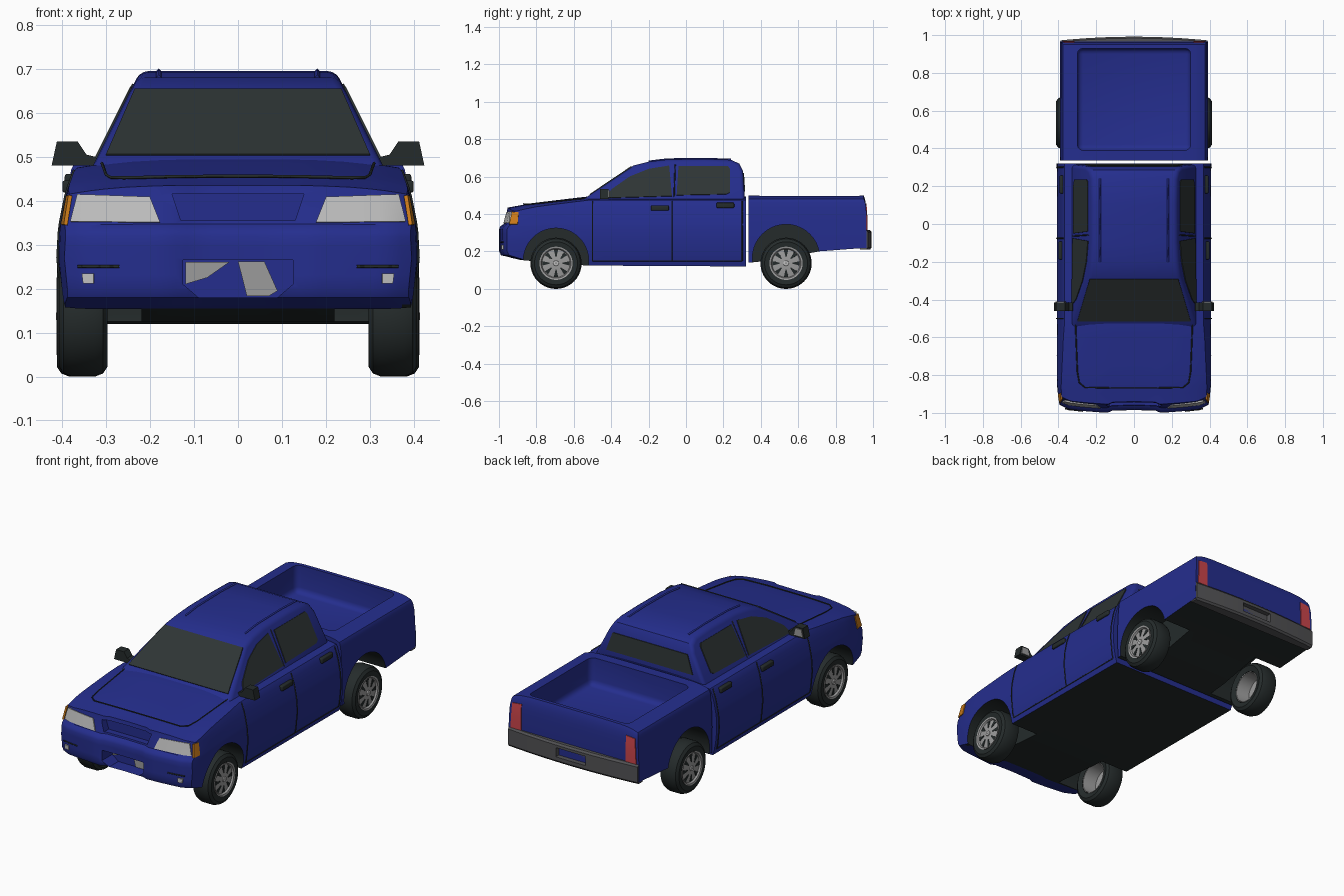
import bpy, bmesh
from math import sin, cos, tau, hypot, radians

if "Cube" in bpy.data.objects:
    bpy.data.objects.remove(bpy.data.objects["Cube"], do_unlink=True)

def material(name, *rgb):
    m = bpy.data.materials.new(name)
    m.use_nodes = True
    m.diffuse_color = (*rgb, 1)
    m.node_tree.nodes["Principled BSDF"].inputs["Base Color"].default_value = (*rgb, 1)
    return m

blue = material("body_blue", .018, .027, .27)
glass = material("window_glass", .027, .035, .035)
trim = material("dark_trim", .018, .024, .024)
metal = material("wheel_metal", .33, .33, .33)
lamp = material("lamp_clear", .52, .52, .52)
grey = material("bumper_grey", .085, .085, .09)
amber = material("indicator_amber", .6, .2, .01)
red = material("tail_red", .6, .06, .07)

def table(v, rows):
    """Piecewise linear lookup."""
    if v <= rows[0][0]:
        return rows[0][1]
    for (a, p), (b, q) in zip(rows, rows[1:]):
        if v <= b:
            return p + (q - p) * (v - a) / (b - a)
    return rows[-1][1]

def activate(ob):
    bpy.ops.object.select_all(action='DESELECT')
    ob.select_set(True)
    bpy.context.view_layer.objects.active = ob

def finish(name, bm, *mats, bevel=0, solid=0, cutters=(), angle=35):
    """Turn a bmesh into an object with its modifiers applied."""
    bmesh.ops.recalc_face_normals(bm, faces=bm.faces)
    me = bpy.data.meshes.new(name)
    bm.to_mesh(me)
    bm.free()
    ob = bpy.data.objects.new(name, me)
    bpy.context.collection.objects.link(ob)
    for m in mats:
        me.materials.append(m)
    if bevel:
        mod = ob.modifiers.new("bevel", 'BEVEL')
        mod.width, mod.segments, mod.limit_method = bevel, 3, 'ANGLE'
        mod.angle_limit = radians(45)
    if solid:
        mod = ob.modifiers.new("solid", 'SOLIDIFY')
        mod.thickness, mod.offset = solid, 0
    for c in cutters:
        mod = ob.modifiers.new("cut", 'BOOLEAN')
        mod.operation, mod.solver, mod.object = 'DIFFERENCE', 'EXACT', c
    activate(ob)
    for mod in list(ob.modifiers):
        bpy.ops.object.modifier_apply(modifier=mod.name)
    for c in cutters:
        bpy.data.objects.remove(c, do_unlink=True)
    activate(ob)
    bpy.ops.object.shade_smooth_by_angle(angle=radians(angle))
    return ob

def lattice(us, ts, ss, f):
    """Surface of a box grid, each node placed by f(u, t, s)."""
    bm, seen, axes = bmesh.new(), {}, (us, ts, ss)
    def vert(key):
        if key not in seen:
            seen[key] = bm.verts.new(f(*[ax[i] for ax, i in zip(axes, key)]))
        return seen[key]
    n = [len(ax) - 1 for ax in axes]
    for axis in range(3):
        a, b = [i for i in range(3) if i != axis]
        for side in (0, n[axis]):
            for p in range(n[a]):
                for q in range(n[b]):
                    quad = []
                    for dp, dq in ((0, 0), (1, 0), (1, 1), (0, 1)):
                        key = [side] * 3
                        key[a], key[b] = p + dp, q + dq
                        quad.append(vert(tuple(key)))
                    bm.faces.new(quad)
    return bm

def prism(pts, f, d0, d1):
    bm = bmesh.new()
    ends = [[bm.verts.new(f(a, b, d)) for a, b in pts] for d in (d0, d1)]
    for e in ends:
        bm.faces.new(e)
    for i in range(len(pts)):
        j = (i + 1) % len(pts)
        bm.faces.new((ends[0][i], ends[0][j], ends[1][j], ends[1][i]))
    return bm

def plate(name, mat, pts, f, cuts=0):
    """Thin plate laid on the surface f(a, b)."""
    bm = bmesh.new()
    bm.faces.new([bm.verts.new((a, b, 0)) for a, b in pts])
    if cuts:
        bmesh.ops.subdivide_edges(bm, edges=bm.edges[:], cuts=cuts, use_grid_fill=True)
    for v in bm.verts:
        v.co = f(v.co.x, v.co.y)
    return finish(name, bm, mat, solid=.009)

def seam(name, pts, mat=trim, depth=.0035):
    cu = bpy.data.curves.new(name, 'CURVE')
    cu.dimensions, cu.bevel_depth, cu.bevel_resolution = '3D', depth, 0
    sp = cu.splines.new('POLY')
    sp.points.add(len(pts) - 1)
    for p, co in zip(sp.points, pts):
        p.co = (*co, 1)
    cu.materials.append(mat)
    bpy.context.collection.objects.link(bpy.data.objects.new(name, cu))

def along_x(y, z, d): return (d, y, z)
def along_y(x, z, d): return (x, d, z)

def mirrored(half):
    return [-u for u in reversed(half) if u] + half

def box(name, x0, x1, y0, y1, z0, z1, *mats, bevel=0):
    pts = [(x0, z0), (x1, z0), (x1, z1), (x0, z1)]
    return finish(name, prism(pts, along_y, y0, y1), *mats, bevel=bevel)

# Surface of the lower body
def width(y, z):
    k = max(0, (-.8 - y) / .2) ** 2
    return table(z, [(.12, .385), (.17, .4), (.27, .41), (.34, .406), (.42, .39),
                     (.47, .372), (.5, .34)]) * (1 - .06 * k)
def nose(x, z):
    return table(z, [(.17, .015), (.2, 0), (.32, 0), (.335, .007), (.347, .025), (.43, .045)]) \
        + table(abs(x), [(0, .015), (.12, .012), (.15, 0), (.28, .01), (.36, .02), (.41, .05)])
def top(y):
    return table(y, [(-1, .435), (-.95, .442), (-.86, .457), (-.52, .495), (.32, .495)])
def body(u, t, s):
    y = -1 + 1.32 * t
    low = table(y, [(-1, .18), (-.9, .155), (-.55, .125), (.32, .12)])
    z = low + (top(y) - low) * s - .02 * u ** 4 * s ** 4
    y += (1 - t) ** 6 * nose(u * .4, z)
    return (u * width(y, z), y, z)

# Wheel arches and painting of hidden faces
ARCHES = {"front": (-.695, .15, .175), "rear": (.535, .165, .18)}
def arch_cutters(which):
    cy, cz, r = ARCHES[which]
    ring = [(cy + r * cos(tau * i / 40), cz + r * sin(tau * i / 40)) for i in range(40)]
    return [finish("arch_cutter", prism(ring, along_x, sgn * .22, sgn * .6)) for sgn in (-1, 1)]
def paint(ob, which):
    cy, cz, r = ARCHES[which]
    for p in ob.data.polygons:
        c, n = p.center, p.normal
        arch = hypot(c.y - cy, c.z - cz) < r + .002 and (abs(n.x) < .5 or abs(c.x) < .3)
        under = n.z < -.6 and c.y > -.88 and c.z < .3
        p.material_index = 1 if arch or under else 0

intake = [(-.125, .265), (.125, .265), (.125, .21), (.09, .18), (-.09, .18), (-.125, .21)]
grille = [(-.15, .415), (.15, .415), (.13, .355), (-.13, .355)]
cutters = arch_cutters("front") + [
    finish("intake_cutter", prism(intake, along_y, -1.1, -.9)),
    finish("grille_cutter", prism(grille, along_y, -1.1, -.925))]
lower = finish("lower_body", lattice(
    mirrored([0, .15, .3, .37, .5, .68, .8, .88, .95, 1]),
    [0, .02, .05, .08, .12, .2, .3, .36, .5, .7, .9, 1],
    [0, .08, .2, .35, .45, .549, .608, .655, .8, .9, .96, 1], body), blue, trim, cutters=cutters)
paint(lower, "front")
plate("intake_panel_right", metal, [(-.12, .26), (-.02, .26), (-.07, .225), (-.12, .21)],
      lambda x, z: (x, -.905, z))
plate("intake_panel_left", metal, [(0, .262), (.06, .262), (.09, .195), (.07, .183), (.02, .183)],
      lambda x, z: (x, -.905, z))

# Cabin
def cab_w(z): return .32 - .5 * (z - .5)
cab = [(-.565, .465), (-.525, .495), (-.28, .66), (-.2, .68), (-.1, .692), (.1, .695),
       (.24, .69), (.285, .67), (.305, .63), (.315, .47)]
finish("cabin", prism(cab, lambda y, z, d: (d * cab_w(z), y, z), -1, 1), blue, bevel=.02)
plate("windscreen", glass, [(-.3, .503), (.3, .503), (.235, .652), (-.235, .652)],
      lambda x, z: (x, -.525 + (z - .495) * .245 / .165, z))
plate("rear_window", glass, [(-.26, .52), (.26, .52), (.225, .62), (-.225, .62)],
      lambda x, z: (x, .305 + (.63 - z) * .0625, z))

# Bed
def bed_point(u, t, s):
    y = .335 + .63 * t
    low = table(y, [(.335, .14), (.45, .15), (.7, .2), (.965, .22)])
    z = low + (.5 - low) * s - .02 * abs(u) ** 10 * s ** 4
    w = table(z, [(.14, .39), (.3, .393), (.42, .387), (.47, .38), (.5, .365)])
    return (u * w, y - .015 * t ** 8 * s ** 8, z)
well = box("bed_cutter", -.3, .3, .39, .93, .35, .7, bevel=.03)
bed = finish("bed", lattice(mirrored([0, .4, .75, .88, .95, 1]), [0, .2, .4, .6, .8, .9, .96, 1],
                            [0, .2, .4, .6, .75, .85, .92, .97, 1], bed_point),
             blue, trim, cutters=arch_cutters("rear") + [well])
paint(bed, "rear")

# Rear bumper with a plate recess
notch = box("notch_cutter", -.09, .09, .965, 1.1, .24, .29)
finish("rear_bumper", lattice(mirrored([0, .3, .6, .85, 1]), [0, 1], [0, .1, .9, 1],
       lambda u, t, s: (u * .39, .93 + t * (.062 - .02 * u * u - .008 * (s in (0, 1))), .21 + .105 * s)),
       grey, cutters=[notch])

# Wheels
def lathe(name, mat, profile, sgn, y, n=40):
    bm = bmesh.new()
    rings = [[bm.verts.new((sgn * x, y + r * cos(tau * i / n), .137 + r * sin(tau * i / n)))
              for i in range(n)] for r, x in profile]
    for a, b in zip(rings, rings[1:]):
        for i in range(n):
            bm.faces.new((a[i], a[i - 1], b[i - 1], b[i]))
    finish(name, bm, mat)

def wheel(label, sgn, y, x):
    lathe(label + "_tyre", trim, [(r, x + d) for r, d in (
        (.086, .01), (.115, 0), (.13, .01), (.137, .028), (.137, .082), (.13, .1),
        (.115, .11), (.088, .107), (.086, .01))], sgn, y)
    lathe(label + "_rim", metal, [(r, x + d) for r, d in (
        (.084, .01), (.084, .107), (.089, .111), (.08, .109), (.075, .1), (.03, .106), (.003, .106),
        (.003, .09), (.075, .088), (.08, .01), (.084, .01))], sgn, y)
    lathe(label + "_hub_cap", lamp, [(.016, x + .1), (.014, x + .111), (.002, x + .112)], sgn, y, 12)
    # Dark gaps between the spokes
    for i in range(8):
        a = tau * i / 8
        gap = [(.034, a - .08), (.073, a - .16), (.073, a + .16), (.034, a + .08)]
        plate(f"{label}_spoke_gap_{i}", trim, gap, lambda r, b: (
            sgn * (x + .1055 - (r - .03) * .13 - .002), y + r * cos(b), .137 + r * sin(b)))

# Paired parts
for side, sgn in (("left", 1), ("right", -1)):
    wheel(f"front_{side}_wheel", sgn, -.695, .297)
    wheel(f"rear_{side}_wheel", sgn, .535, .302)
    def flank(y, z): return (sgn * width(y, z), y, z)
    def cab_side(y, z): return (sgn * cab_w(z), y, z)
    def face(x, z): return (sgn * x, -1 + nose(x, z), z)
    def hood(x, y): return (sgn * x, y, top(y) - .02 * (x / .39) ** 4)
    # Windows
    plate(f"front_window_{side}", glass, [(-.43, .485), (-.4, .53), (-.3, .6), (-.2, .64),
          (-.09, .658), (-.075, .495)], cab_side)
    plate(f"rear_door_window_{side}", glass, [(-.05, .5), (-.04, .655), (.225, .655),
          (.235, .64), (.235, .515), (.215, .505)], cab_side)
    # Lamps
    plate(f"headlight_{side}", lamp, [(.177, .35), (.38, .352), (.365, .414), (.2, .408)], face, 6)
    plate(f"indicator_{side}", amber, [(-.945, .345), (-.9, .345), (-.895, .41), (-.93, .412)], flank, 3)
    plate(f"fog_lamp_{side}", lamp, [(.328, .212), (.352, .212), (.355, .234), (.328, .234)], face, 1)
    seam(f"fog_lamp_brow_{side}", [face(x, .25) for x in (.27, .3, .33, .365)])
    plate(f"tail_light_{side}", red, [(.315, .315), (.378, .315), (.37, .45), (.315, .455)],
          lambda x, z: (sgn * x, table(z, [(.4, .965), (.46, .96)]), z), 3)
    # Door seams, bonnet seam and roof rail
    for label, y in (("front", -.5), ("middle", -.075), ("back", .3)):
        seam(f"door_seam_{label}_{side}", [flank(y, .15 + .02 * i) for i in range(17)])
    seam(f"pillar_seam_{side}", [cab_side(-.064, .49), cab_side(-.058, .665)])
    seam(f"sill_seam_{side}", [flank(y, .15) for y in (-.5, -.2, .1, .3)])
    seam(f"bonnet_seam_{side}", [hood(x, y) for x, y in (
        (.31, -.52), (.305, -.65), (.3, -.78), (.29, -.84), (.26, -.865), (.12, -.868), (0, -.868))])
    seam(f"roof_rail_{side}", [(sgn * .18, y, z) for y, z in (
        (-.2, .68), (-.1, .692), (.1, .695), (.24, .69))], blue, .006)
    # Handles
    for label, y, z in (("front", -.14, .432), ("rear", .21, .447)):
        x = sgn * width(y, z)
        box(f"{label}_handle_{side}", x - .014, x + .014, y - .048, y + .048, z - .014, z + .014,
            trim, bevel=.006)
    # Door mirrors
    shell = [(.31, .48), (.325, .5), (.345, .505), (.365, .535), (.412, .535), (.424, .48)]
    finish(f"mirror_{side}", prism([(sgn * x, z) for x, z in shell], along_y, -.46, -.415), trim)
    plate(f"mirror_glass_{side}", metal, [(.36, .488), (.415, .488), (.407, .528), (.37, .528)],
          lambda x, z: (sgn * x, -.414, z))
